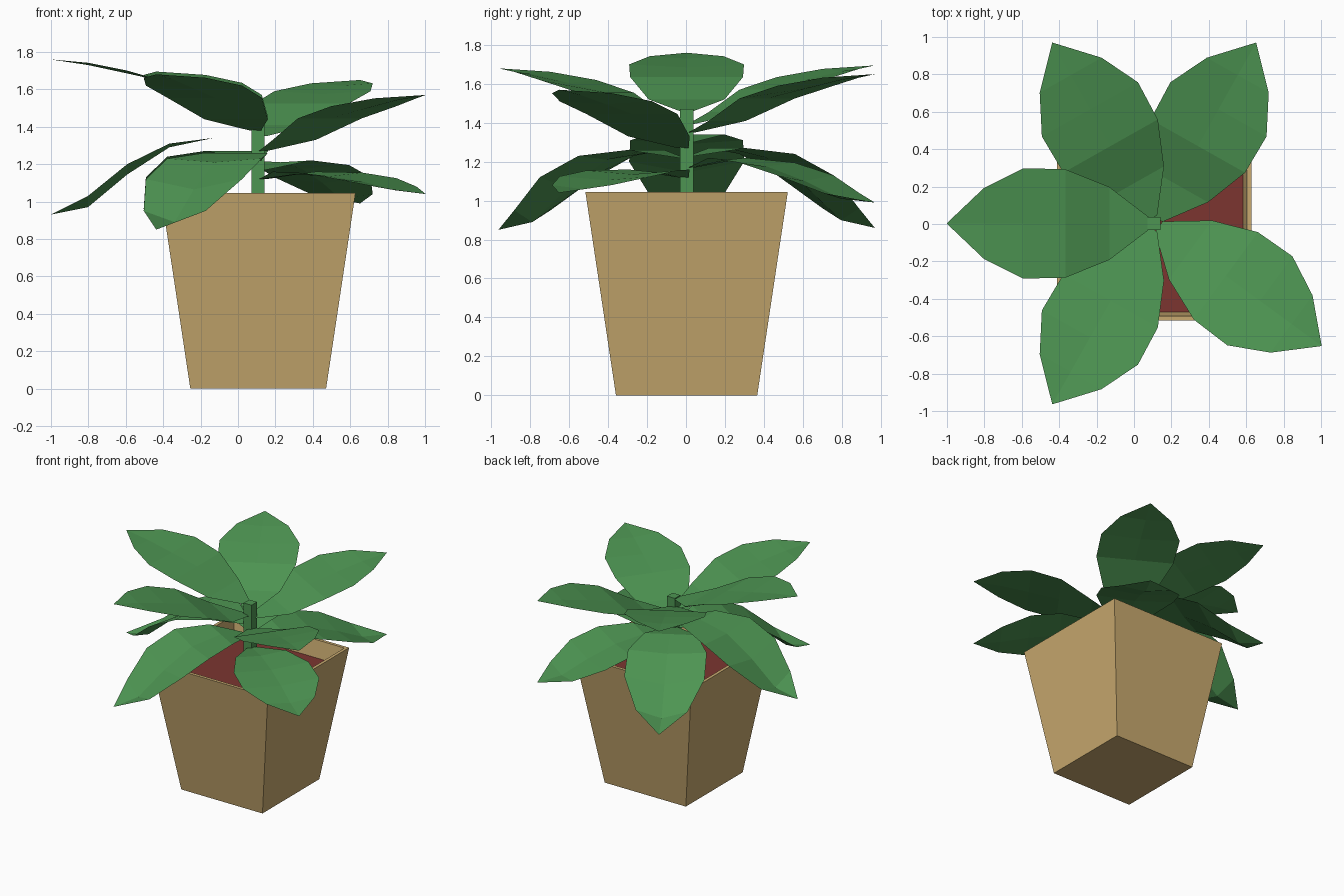
import bpy
from math import radians, sin, cos

if "Cube" in bpy.data.objects:
    bpy.data.objects.remove(bpy.data.objects["Cube"])

CX = 0.108  # pot and stem axis

def material(name, rgb):
    m = bpy.data.materials.new(name)
    m.diffuse_color = (*rgb, 1)
    m.use_nodes = True
    m.node_tree.nodes["Principled BSDF"].inputs["Base Color"].default_value = m.diffuse_color
    return m

TAN = material("clay", (0.58, 0.40, 0.16))
RED = material("earth", (0.20, 0.036, 0.03))
GREEN = material("foliage", (0.075, 0.30, 0.085))

def make(name, verts, faces, mat):
    me = bpy.data.meshes.new(name)
    me.from_pydata(verts, [], faces)
    me.materials.append(mat)
    ob = bpy.data.objects.new(name, me)
    ob.location = (CX, 0.003, 0)
    bpy.context.collection.objects.link(ob)
    return ob

def square_loft(name, profile, mat):
    # profile of (half width, z) swept around four sides, capped at both ends
    verts = [(h * sx, h * sy, z) for h, z in profile
             for sx, sy in ((-1, -1), (1, -1), (1, 1), (-1, 1))]
    faces = [(4*i + j, 4*i + (j+1) % 4, 4*i + 4 + (j+1) % 4, 4*i + 4 + j)
             for i in range(len(profile) - 1) for j in range(4)]
    n = len(verts)
    faces += [(3, 2, 1, 0), (n-4, n-3, n-2, n-1)]
    return make(name, verts, faces, mat)

# pot with rim and hollow top, soil, stem
square_loft("pot", [(0.363, 0), (0.52, 1.045), (0.495, 1.045), (0.473, 0.90)], TAN)
square_loft("soil", [(0.472, 0.895), (0.474, 0.91)], RED)
square_loft("stem", [(0.035, 0.90), (0.035, 1.47)], GREEN)

# leaf outline: distance from the axis and half width
REACH = [0.03, 0.24, 0.475, 0.70, 0.91, 1.11]
WIDTH = [0.035, 0.195, 0.29, 0.295, 0.19, 0]

# leaf shapes: edge heights relative to the tip, and midrib dip
RISING = ([-0.30, -0.24, -0.125, -0.06, -0.018, 0], [0, 0, 0, 0.015, 0.012, 0])
DROOPING = ([0.37, 0.41, 0.38, 0.27, 0.10, 0], [0, 0, 0.02, 0.055, 0.06, 0])
BENT = ([0.18, 0.23, 0.205, 0.14, 0.05, 0], [0, 0.01, 0.02, 0.03, 0.03, 0])
FLAT = ([0.08, 0.12, 0.115, 0.085, 0.04, 0], [0, 0.015, 0.02, 0.02, 0.02, 0])

def leaf(name, angle, tip_z, shape):
    c, s = cos(radians(angle)), sin(radians(angle))
    verts, faces = [], []
    for r, w, dz, dip in zip(REACH, WIDTH, *shape):
        for side in ((-1, 0, 1) if w else (0,)):
            z = tip_z + dz - (0 if side else dip)
            verts.append((r*c - side*w*s, r*s + side*w*c, z))
    for i in range(4):
        for j in range(2):
            a = 3*i + j
            faces.append((a, a + 3, a + 4, a + 1))
    faces += [(12, 15, 13), (13, 15, 14)]
    make(name, verts, faces, GREEN)

# two tiers of five leaves
for where, angle, top, low, low_shape in (
        ("left", 180, 1.76, 0.93, DROOPING),
        ("front_left", 240.6, 1.68, 0.85, DROOPING),
        ("back_left", 119.4, 1.695, 0.86, DROOPING),
        ("back_right", 60.6, 1.65, 0.99, BENT),
        ("front_right", -36.2, 1.57, 1.04, FLAT)):
    leaf("upper_leaf_" + where, angle, top, RISING)
    leaf("lower_leaf_" + where, angle, low, low_shape)
